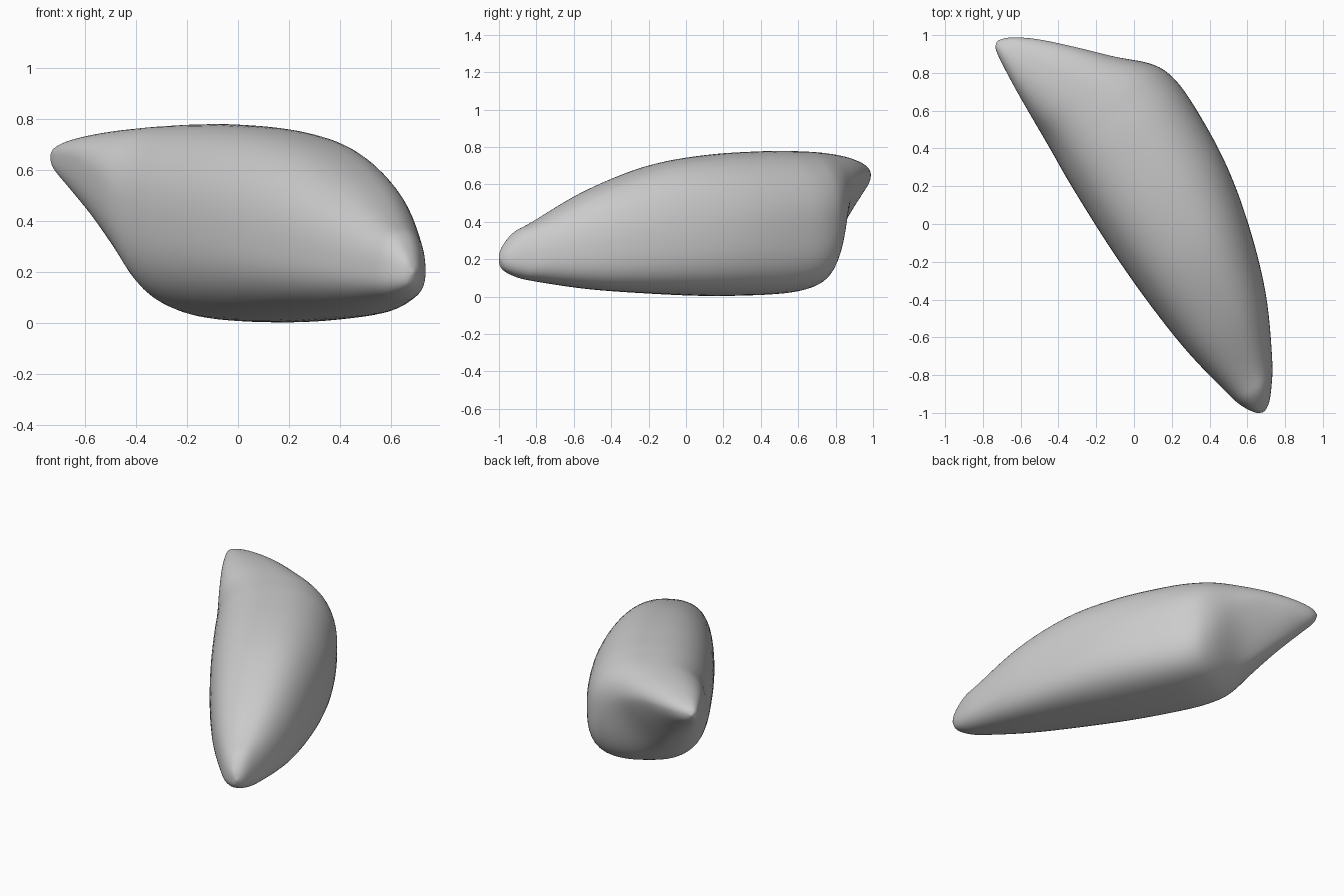
import bpy, bmesh, math
from mathutils import Vector

# Stations along the long diagonal axis:
# u, left v, right v, crown v, low z, high z, widest z, lower-right exponent
STATIONS = [
    (-1.208, -0.015, -0.005, -0.01, 0.195, 0.205, 0.20, 2.2),
    (-1.185, -0.050, 0.040, -0.01, 0.145, 0.265, 0.20, 2.2),
    (-1.110, -0.090, 0.110, 0.02, 0.105, 0.350, 0.20, 2.4),
    (-1.000, -0.115, 0.190, 0.05, 0.080, 0.405, 0.21, 2.5),
    (-0.700, -0.160, 0.360, 0.14, 0.038, 0.570, 0.25, 2.7),
    (-0.350, -0.178, 0.495, 0.20, 0.015, 0.700, 0.29, 2.8),
    (0.000, -0.175, 0.585, 0.22, 0.003, 0.758, 0.34, 3.0),
    (0.360, -0.155, 0.622, 0.23, 0.012, 0.778, 0.38, 3.4),
    (0.540, -0.138, 0.610, 0.22, 0.040, 0.778, 0.41, 3.4),
    (0.650, -0.128, 0.555, 0.21, 0.090, 0.775, 0.46, 2.6),
    (0.780, -0.117, 0.430, 0.17, 0.215, 0.767, 0.56, 1.45),
    (0.940, -0.102, 0.290, 0.10, 0.375, 0.750, 0.63, 1.35),
    (1.090, -0.083, 0.150, 0.02, 0.515, 0.722, 0.65, 1.6),
    (1.180, -0.065, 0.040, -0.02, 0.595, 0.690, 0.65, 2.0),
    (1.208, -0.035, -0.025, -0.03, 0.645, 0.655, 0.65, 2.0),
]
AXIS = Vector((-0.576, 0.818, 0))
SIDE = Vector((0.818, 0.576, 0))
STEPS, RING = 6, 64


def blend(a, b, c, d, t):
    """Smooth curve through b and c."""
    return 0.5 * (2 * b + (c - a) * t + (2 * a - 5 * b + 4 * c - d) * t * t
                  + (3 * b - a - 3 * c + d) * t ** 3)


def section(row):
    u, vl, vr, vc, zl, zh, zm, nlr = row
    pts = []
    for k in range(RING):
        a = 2 * math.pi * k / RING
        c, s = math.cos(a), math.sin(a)
        if s >= 0:
            n = 2.2 if c >= 0 else 2.5
        else:
            n = nlr if c >= 0 else 2.5
        r = (abs(c) ** n + abs(s) ** n) ** (-1 / n)
        v = vc + r * c * ((vr - vc) if c >= 0 else (vc - vl))
        z = zm + r * s * ((zh - zm) if s >= 0 else (zm - zl))
        pts.append(AXIS * u + SIDE * v + Vector((0, 0, z)))
    return pts


# Loft the body through the stations
rows = []
last = len(STATIONS) - 1
for i in range(last):
    q = [STATIONS[min(max(i + k, 0), last)] for k in (-1, 0, 1, 2)]
    for j in range(STEPS):
        rows.append([blend(*vals, j / STEPS) for vals in zip(*q)])
rows.append(STATIONS[-1])

bm = bmesh.new()
rings = [[bm.verts.new(p) for p in section(r)] for r in rows]
for a, b in zip(rings, rings[1:]):
    for k in range(RING):
        m = (k + 1) % RING
        bm.faces.new((a[k], a[m], b[m], b[k]))
bm.faces.new(rings[0])
bm.faces.new(rings[-1])

# Soften the surface
for _ in range(3):
    bmesh.ops.smooth_vert(bm, verts=bm.verts[:], factor=0.4,
                          use_axis_x=True, use_axis_y=True, use_axis_z=True)
bmesh.ops.recalc_face_normals(bm, faces=bm.faces[:])
for f in bm.faces:
    f.smooth = True
mesh = bpy.data.meshes.new("smooth_stone")
bm.to_mesh(mesh)
bm.free()
stone = bpy.data.objects.new("smooth_stone", mesh)
bpy.context.collection.objects.link(stone)
